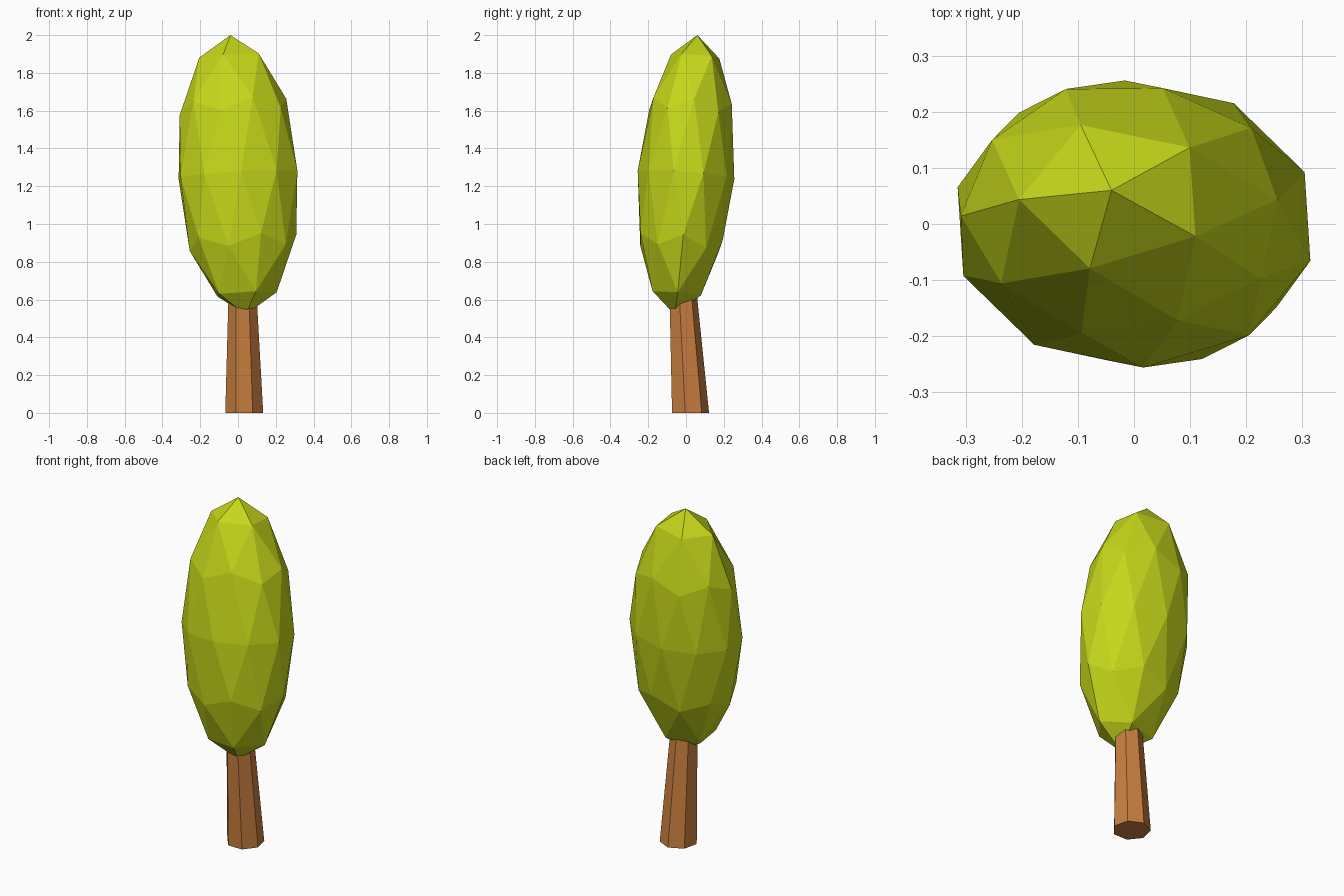
import bpy, bmesh
from math import radians, pi, sin, cos
from mathutils import Matrix, Vector

if "Cube" in bpy.data.objects:
    bpy.data.objects.remove(bpy.data.objects["Cube"])


def finish(name, bm, color):
    bmesh.ops.recalc_face_normals(bm, faces=bm.faces)
    mesh = bpy.data.meshes.new(name)
    bm.to_mesh(mesh)
    bm.free()
    obj = bpy.data.objects.new(name, mesh)
    bpy.context.collection.objects.link(obj)
    mat = bpy.data.materials.new(name + "_color")
    mat.diffuse_color = (*color, 1)
    mat.use_nodes = True
    mat.node_tree.nodes["Principled BSDF"].inputs["Base Color"].default_value = mat.diffuse_color
    mesh.materials.append(mat)
    return obj


# Crown: faceted icosphere stretched into an egg and tilted slightly
axis = Vector((-0.04, 0.06, 0.74))
tilt = Vector((0, 0, 1)).rotation_difference(axis).to_matrix().to_4x4()
shape = (Matrix.Translation((0, 0, 1.26)) @ tilt
         @ Matrix.Diagonal((0.326, 0.257, axis.length, 1))
         @ Matrix.Rotation(radians(183), 4, 'Z'))
bm = bmesh.new()
bmesh.ops.create_icosphere(bm, subdivisions=2, radius=1, matrix=shape)
finish("crown", bm, (0.56, 0.68, 0.01))

# Trunk: leaning, tapered seven-sided column running up into the crown
SIDES = 7
bm = bmesh.new()
rings = []
for cx, cy, z, r in ((0.033, 0.019, 0, 0.103), (0.023, -0.023, 0.70, 0.073)):
    angles = [pi / 2 + 2 * pi * i / SIDES for i in range(SIDES)]
    rings.append([bm.verts.new((cx + r * cos(a), cy + r * sin(a), z)) for a in angles])
low, high = rings
for i in range(SIDES):
    j = (i + 1) % SIDES
    bm.faces.new((low[i], low[j], high[j], high[i]))
bm.faces.new(low[::-1])
bm.faces.new(high)
finish("trunk", bm, (0.58, 0.21, 0.05))
